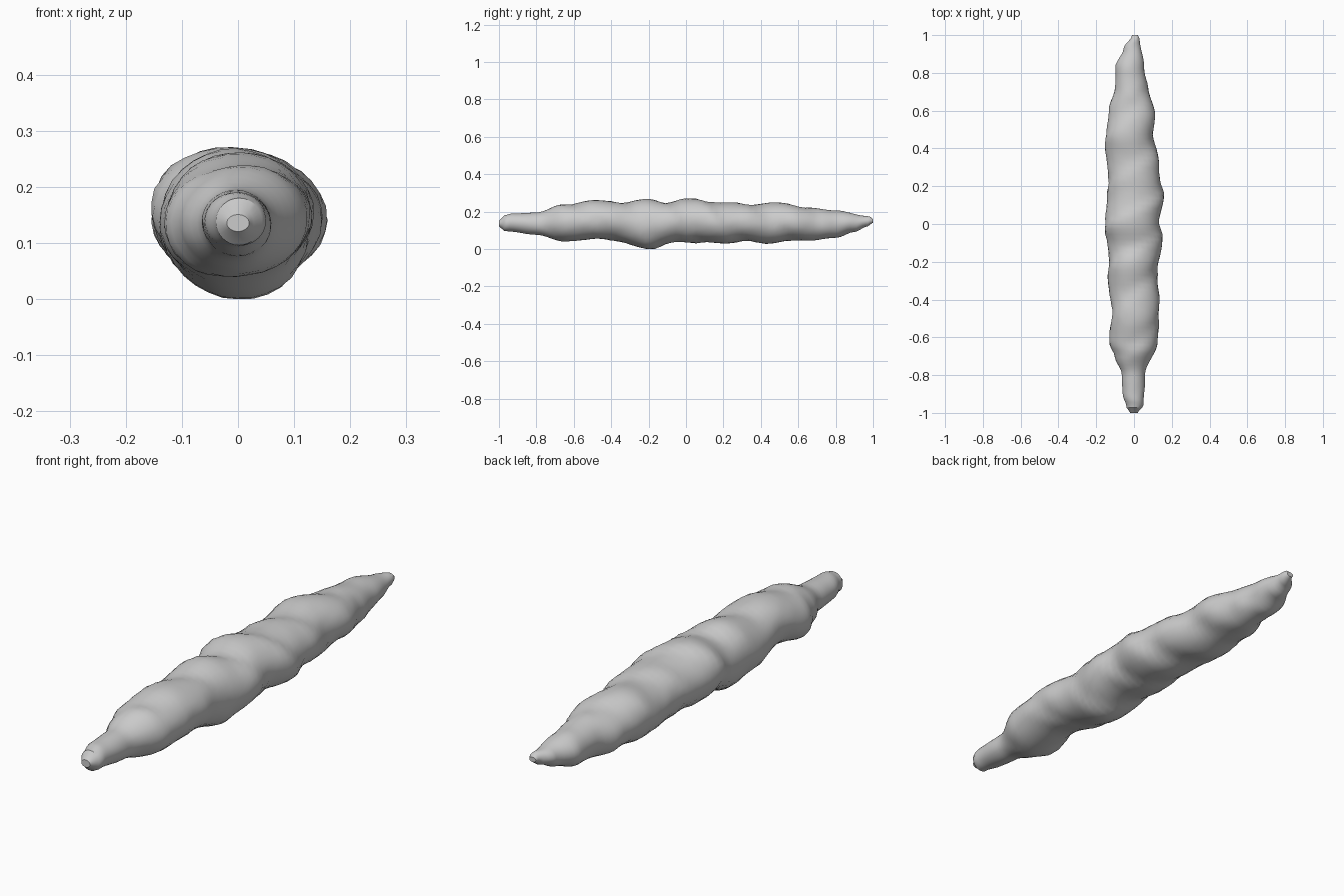
import bpy, bmesh, math, random

if "Cube" in bpy.data.objects:
    bpy.data.objects.remove(bpy.data.objects["Cube"])
random.seed(4)

# Outline stations: y, value
LEFT = [(-1, -.02), (-.97, -.04), (-.9, -.06), (-.8, -.065), (-.7, -.105), (-.63, -.132), (-.5, -.12),
        (-.3, -.137), (-.1, -.14), (0, -.16), (.15, -.14), (.3, -.143), (.46, -.155), (.6, -.135),
        (.72, -.1), (.83, -.1), (.93, -.055), (1, -.01)]
RIGHT = [(-1, .02), (-.96, .05), (-.8, .06), (-.63, .125), (-.4, .14), (-.3, .122), (-.1, .15),
         (.02, .14), (.14, .157), (.3, .137), (.46, .106), (.57, .115), (.72, .075), (.83, .055), (.98, .03), (1, .02)]
TOP = [(-1, .15), (-.97, .18), (-.93, .19), (-.8, .195), (-.65, .24), (-.5, .262), (-.36, .25), (-.22, .268),
       (-.12, .25), (0, .27), (.2, .25), (.35, .24), (.46, .25), (.65, .225), (.8, .205), (.98, .175), (1, .16)]
BOTTOM = [(-1, .12), (-.97, .095), (-.8, .075), (-.63, .035), (-.46, .055), (-.2, 0), (-.03, .035),
          (.2, .028), (.3, .04), (.43, .025), (.55, .045), (.65, .04), (.8, .06), (.9, .09), (.97, .12), (1, .14)]


def sample(curve, y):
    for (a, u), (b, v) in zip(curve, curve[1:]):
        if y <= b:
            t = max(0, min(1, (y - a) / (b - a)))
            return u + (v - u) * t * t * (3 - 2 * t)
    return curve[-1][1]


def twist_step(theta, y):
    # Overlapping spiral folds: slow swell, quick drop
    phase = (2 * theta / math.tau + y / 0.25 + 0.15 * math.sin(5 * y)) % 1
    return phase / 0.75 if phase < 0.75 else (1 - phase) / 0.25


# Twisted loaf lofted through the outline stations
SIDES, RINGS = 32, 90
bm = bmesh.new()
rings = []
for i in range(RINGS + 1):
    y = -math.cos(math.pi * i / RINGS) * 0.4 + 0.6 * (2 * i / RINGS - 1)
    l, r, t, b = (sample(c, y) for c in (LEFT, RIGHT, TOP, BOTTOM))
    cx, cz = 0.5 * (l + r), 0.5 * (t + b)
    fade = min(1, (1 - abs(y)) / 0.35)
    ring = []
    for j in range(SIDES):
        a = math.tau * j / SIDES
        k = 1 + fade * (0.085 * (twist_step(a, y) - 0.7) + random.uniform(-.008, .008))
        ring.append(bm.verts.new((cx + 0.5 * (r - l) * k * math.cos(a), y,
                                  cz + 0.5 * (t - b) * k * math.sin(a))))
    rings.append(ring)
for p, q in zip(rings, rings[1:]):
    for j in range(SIDES):
        n = (j + 1) % SIDES
        bm.faces.new((p[j], p[n], q[n], q[j]))
bm.faces.new(rings[0])
bm.faces.new(rings[-1])
bmesh.ops.recalc_face_normals(bm, faces=bm.faces[:])

# Rest the loaf on the ground
low = min(v.co.z for v in bm.verts)
for v in bm.verts:
    v.co.z -= low
mesh = bpy.data.meshes.new("twisted_loaf")
bm.to_mesh(mesh)
bm.free()
loaf = bpy.data.objects.new("twisted_loaf", mesh)
bpy.context.collection.objects.link(loaf)
bpy.context.view_layer.objects.active = loaf
loaf.select_set(True)
bpy.ops.object.shade_smooth_by_angle(angle=math.radians(30))
